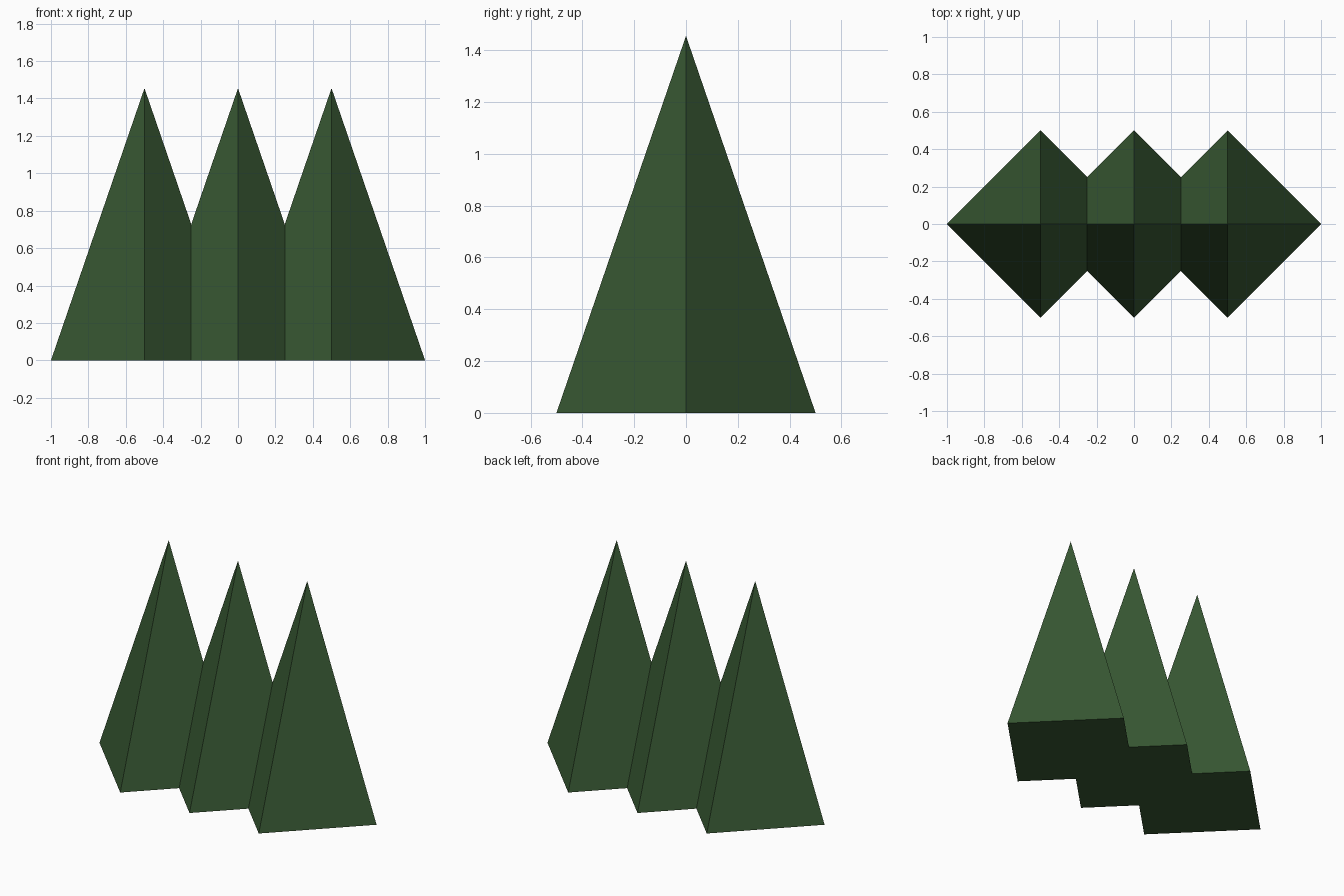
import bpy

if "Cube" in bpy.data.objects:
    bpy.data.objects.remove(bpy.data.objects["Cube"])

HEIGHT = 1.455
RADIUS = 0.5

# Dark green foliage colour
green = bpy.data.materials.new("foliage_green")
green.diffuse_color = (0.038, 0.095, 0.032, 1.0)
green.use_nodes = True
green.node_tree.nodes["Principled BSDF"].inputs["Base Color"].default_value = green.diffuse_color

# Row of three overlapping four-sided trees, corners on the x and y axes
for name, x in (("left_tree", -0.5), ("middle_tree", 0.0), ("right_tree", 0.5)):
    bpy.ops.mesh.primitive_cone_add(vertices=4, radius1=RADIUS, radius2=0,
                                    depth=HEIGHT, location=(x, 0, HEIGHT / 2))
    tree = bpy.context.object
    tree.name = name
    tree.data.materials.append(green)
